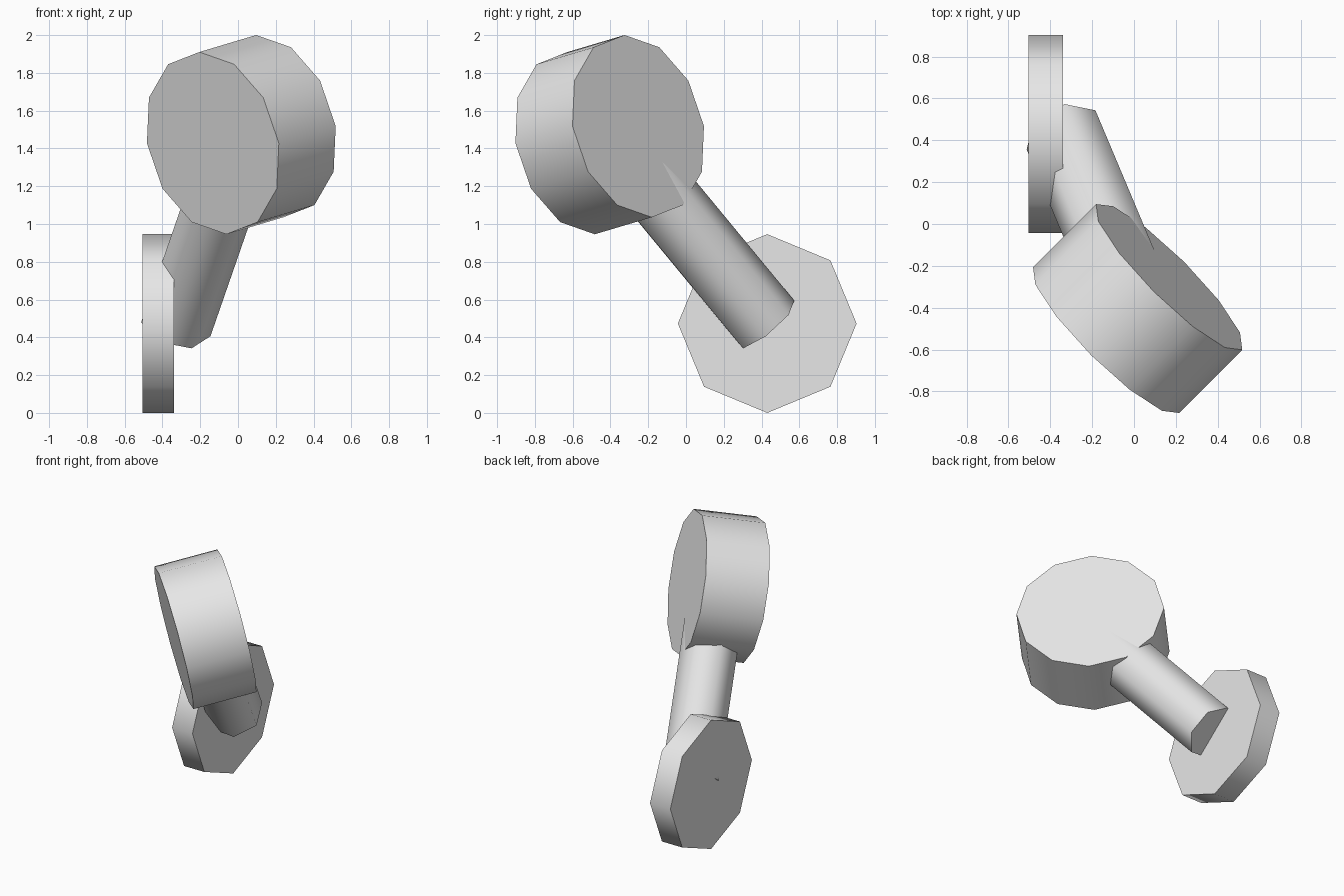
import bpy, bmesh, math
from mathutils import Vector

cube = bpy.data.objects.get("Cube")
if cube:
    bpy.data.objects.remove(cube, do_unlink=True)

grey = bpy.data.materials.new("plain_grey")
grey.use_nodes = True
colour = (0.8, 0.8, 0.8, 1)
grey.diffuse_color = colour
grey.node_tree.nodes["Principled BSDF"].inputs["Base Color"].default_value = colour


def prism(name, start, end, radius, sides, first):
    """Capped cylinder from start to end, its first corner turned towards 'first'."""
    start, end = Vector(start), Vector(end)
    axis = (end - start).normalized()
    u = Vector(first)
    u = (u - axis * u.dot(axis)).normalized()
    v = axis.cross(u)
    bm = bmesh.new()
    rings = []
    for centre in (start, end):
        ring = []
        for i in range(sides):
            a = math.tau * i / sides
            ring.append(bm.verts.new(centre + radius * (u * math.cos(a) + v * math.sin(a))))
        rings.append(ring)
    low, high = rings
    for i in range(sides):
        j = (i + 1) % sides
        bm.faces.new((low[i], low[j], high[j], high[i]))
    bm.faces.new(low[::-1])
    bm.faces.new(high)
    mesh = bpy.data.meshes.new(name)
    bm.to_mesh(mesh)
    bm.free()
    mesh.materials.append(grey)
    obj = bpy.data.objects.new(name, mesh)
    bpy.context.collection.objects.link(obj)
    # Rounded sides, crisp caps
    bpy.ops.object.select_all(action="DESELECT")
    obj.select_set(True)
    bpy.context.view_layer.objects.active = obj
    bpy.ops.object.shade_smooth_by_angle(angle=math.radians(60))
    return obj


# Upright eight-sided mounting plate
prism("mounting_plate", (-0.505, 0.43, 0.473), (-0.34, 0.43, 0.473), 0.473, 8, (0, 0, 1))

# Seven-sided arm leaning from the plate into the middle of the head
prism("arm", (-0.33, 0.423, 0.47), (0.018, -0.404, 1.472), 0.195, 7, (-0.19, -0.07, 0.01))

# Twelve-sided drum head, turned and tilted
prism("drum_head", (-0.133, -0.555, 1.428), (0.168, -0.253, 1.518), 0.493, 12, (0, 0, 1))
